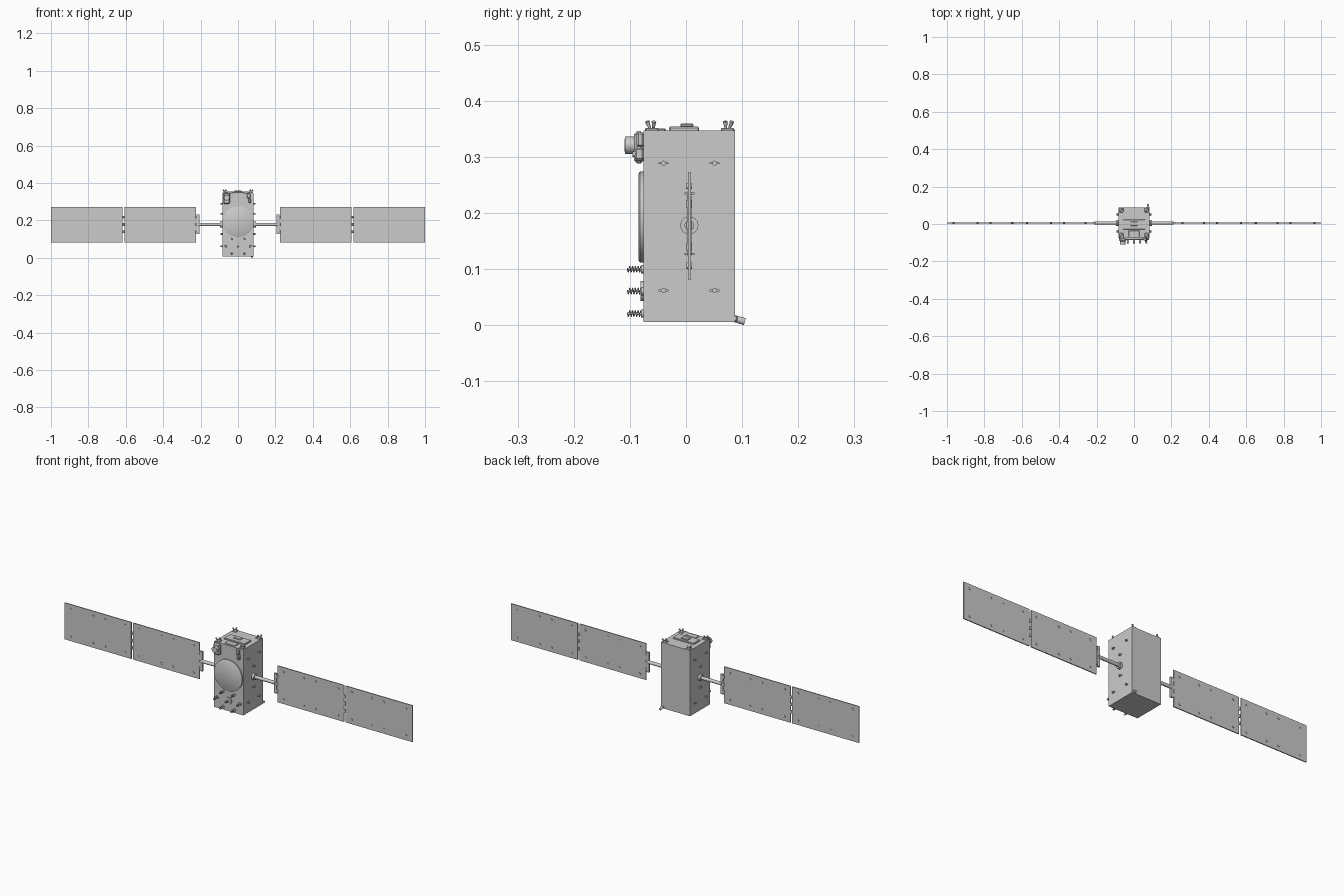
import bpy, math
from mathutils import Vector

if "Cube" in bpy.data.objects:
    bpy.data.objects.remove(bpy.data.objects["Cube"])


def box(name, x, y, z, bevel=0):
    """Box from (min, max) ranges on each axis."""
    bpy.ops.mesh.primitive_cube_add(size=1, location=[sum(r) / 2 for r in (x, y, z)])
    o = bpy.context.object
    o.name = name
    o.scale = [r[1] - r[0] for r in (x, y, z)]
    bpy.ops.object.transform_apply(location=False, rotation=False, scale=True)
    if bevel:
        m = o.modifiers.new("bevel", 'BEVEL')
        m.width, m.segments = bevel, 1
    return o


def rod(name, a, b, r1, r2=None, n=24):
    """Cylinder or cone between two points."""
    a, b = Vector(a), Vector(b)
    d = b - a
    bpy.ops.mesh.primitive_cone_add(vertices=n, radius1=r1, radius2=r1 if r2 is None else r2,
                                    depth=d.length, location=(a + b) / 2)
    o = bpy.context.object
    o.name = name
    o.rotation_euler = d.to_track_quat('Z', 'Y').to_euler()
    bpy.ops.object.shade_smooth_by_angle(angle=math.radians(35))
    return o


def helix(name, x, z, y0, y1, r, turns):
    c = bpy.data.curves.new(name, 'CURVE')
    c.dimensions = '3D'
    c.bevel_depth, c.bevel_resolution, c.use_fill_caps = 0.0009, 1, True
    n = turns * 12
    s = c.splines.new('POLY')
    s.points.add(n)
    for i, p in enumerate(s.points):
        t = math.tau * i / 12
        p.co = (x + r * math.cos(t), y0 + (y1 - y0) * i / n, z + r * math.sin(t), 1)
    o = bpy.data.objects.new(name, c)
    bpy.context.collection.objects.link(o)


# Main body
box("body", (-.084, .084), (-.076, .087), (.006, .347))

# Round dish on the front, with a stepped rim
rod("dish", (0, -.074, .193), (0, -.082, .193), .081, n=64)
rod("dish_face", (0, -.082, .193), (0, -.0845, .193), .081, .077, n=64)

# Hexagonal cluster of helical antennas
spots = [(0, .061)] + [(sx * .033, z) for sx in (-1, 1) for z in (.1, .021)]
spots += [(-.066, .061), (.066, .061)]
for x, z in spots:
    rod("helix_base", (x, -.075, z), (x, -.080, z), .0075)
    rod("helix_core", (x, -.075, z), (x, -.105, z), .002, n=12)
    helix("helix_coil", x, z, -.079, -.104, .0052, 5)
rod("central_reflector", (0, -.075, .061), (0, -.081, .061), .018, n=32)

# Sensor with lens at upper front left
box("sensor_housing", (-.079, -.042), (-.093, -.075), (.288, .346), .006)
rod("sensor_barrel", (-.06, -.092, .321), (-.06, -.109, .321), .0155, n=32)
rod("sensor_lens", (-.06, -.107, .321), (-.06, -.1095, .321), .011, n=32)
# Smaller sensors at upper front right
box("side_sensor", (.048, .066), (-.088, -.075), (.318, .344), .003)
box("lower_sensor", (.056, .070), (-.091, -.075), (.294, .316), .003)
rod("side_sensor_eye", (.063, -.09, .305), (.063, -.095, .305), .005)

# Roof equipment
box("roof_plate", (-.06, .06), (-.03, .023), (.345, .354), .002)
box("roof_box", (-.02, .02), (-.010, .013), (.353, .360), .002)
box("roof_front_tray", (-.03, .03), (-.068, -.036), (.345, .351), .002)
for sx in (-1, 1):
    for y in (-.061, .074):
        x = sx * .068
        sy = 1 if y > 0 else -1
        box("thruster_base", (x - .011, x + .011), (y - .012, y + .012), (.345, .352), .002)
        for k in (-1, 1):
            rod("thruster_nozzle", (x + k * .004, y + k * .003, .350),
                (x + k * .006 + sx * .004, y + k * .006 + sy * .002, .363), .002, .0042, 16)

# Angled nozzle at the lower back corner
box("rear_bracket", (.066, .083), (.080, .092), (.007, .017), .002)
rod("rear_nozzle", (.075, .086, .012), (.075, .105, .0065), .0062, n=20)

for s in (-1, 1):
    # Bolts on the body sides
    for y, z in ((-.04, .289), (.051, .289), (-.04, .062), (.051, .062),
                 (.006, .127), (.006, .235)):
        rod("hold_down", (s * .083, y, z), (s * .093, y, z), .0045, n=12)
        box("hold_down_tab", sorted((s * .083, s * .087)), (y - .009, y + .009),
            (z - .0015, z + .0015))

    # Wing drive, boom and yoke
    rod("wing_drive", (s * .083, .006, .178), (s * .096, .006, .178), .016)
    rod("wing_boom", (s * .09, .006, .178), (s * .212, .006, .178), .0085)
    box("wing_yoke", sorted((s * .206, s * .221)), (.002, .010), (.126, .230))
    for z in (.14, .178, .216):
        rod("yoke_hinge", (s * .222, .006, z - .007), (s * .222, .006, z + .007), .005, n=12)
        rod("panel_hinge", (s * .6115, .006, z - .007), (s * .6115, .006, z + .007), .005, n=12)
    rod("yoke_spindle", (s * .222, .006, .135), (s * .222, .006, .221), .0025, n=12)

    # Two solar panels per wing, with studs through both faces
    for x0, x1 in ((.225, .606), (.617, 1.0)):
        box("solar_panel", sorted((s * x0, s * x1)), (.0035, .0085), (.082, .272))
        for dx in (.034, .15, .219, .348):
            for z in (.106, .248):
                rod("panel_stud", (s * (x0 + dx), .001, z), (s * (x0 + dx), .011, z), .0055, n=12)
